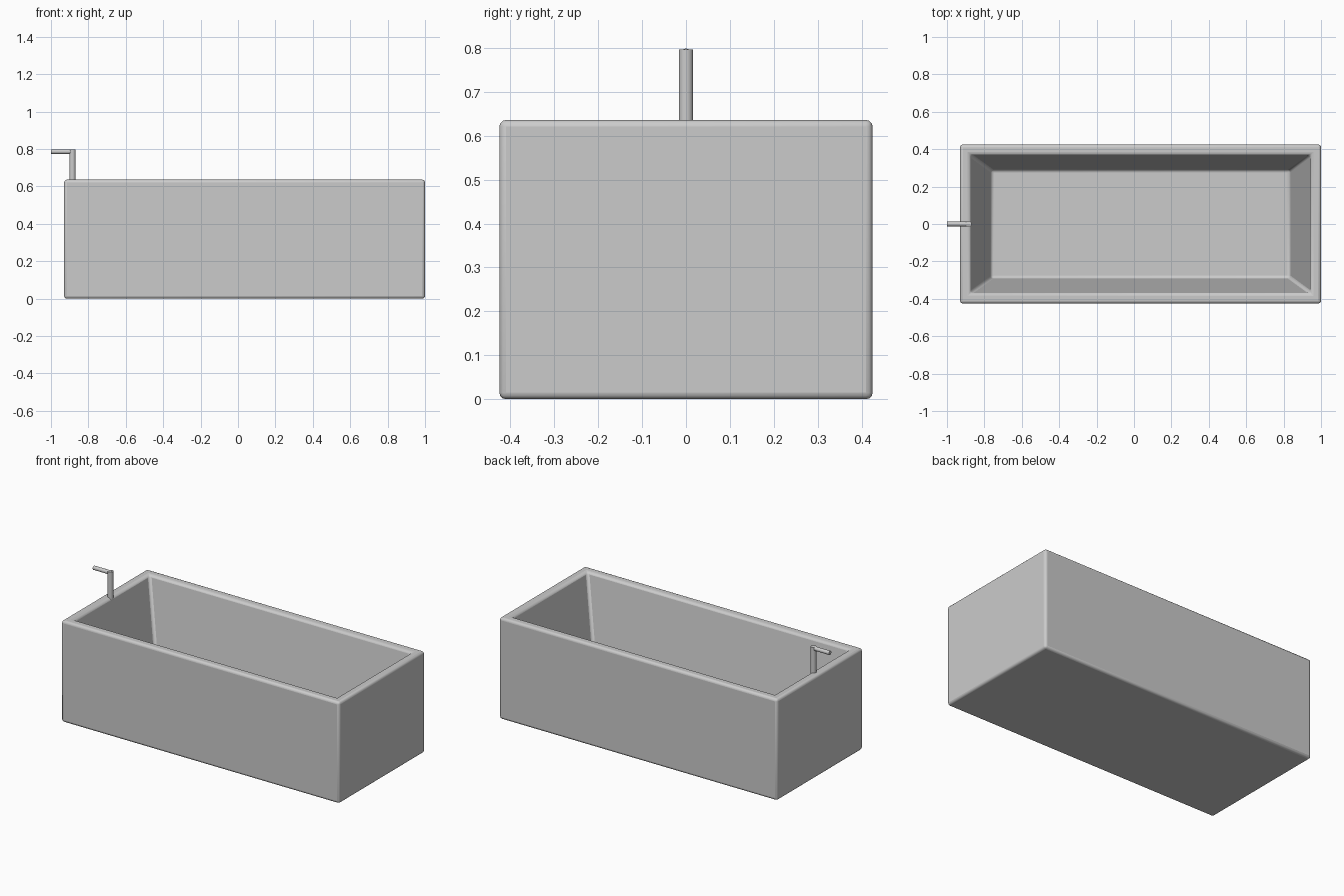
import bpy
import bmesh
import math
from mathutils import Matrix

if "Cube" in bpy.data.objects:
    bpy.data.objects.remove(bpy.data.objects["Cube"], do_unlink=True)

grey = bpy.data.materials.new("plain grey")
grey.use_nodes = True
colour = (0.6, 0.6, 0.6, 1)
grey.diffuse_color = colour
grey.node_tree.nodes["Principled BSDF"].inputs["Base Color"].default_value = colour


def finish(bm, name):
    """Turn a bmesh into a named, smooth-shaded object."""
    bmesh.ops.recalc_face_normals(bm, faces=bm.faces)
    mesh = bpy.data.meshes.new(name)
    bm.to_mesh(mesh)
    bm.free()
    obj = bpy.data.objects.new(name, mesh)
    bpy.context.collection.objects.link(obj)
    mesh.materials.append(grey)
    bpy.ops.object.select_all(action="DESELECT")
    obj.select_set(True)
    bpy.context.view_layer.objects.active = obj
    return obj


def ring(bm, x0, x1, y, z):
    return [bm.verts.new(p) for p in ((x0, -y, z), (x1, -y, z), (x1, y, z), (x0, y, z))]


# Tub: outer box, flat rim, sloping inner walls and floor
bm = bmesh.new()
rings = [
    ring(bm, -0.93, 1.0, 0.425, 0),
    ring(bm, -0.93, 1.0, 0.425, 0.636),
    ring(bm, -0.875, 0.945, 0.37, 0.636),
    ring(bm, -0.765, 0.835, 0.29, 0.06),
]
bm.faces.new(rings[0])
bm.faces.new(rings[-1])
for low, high in zip(rings, rings[1:]):
    for i in range(4):
        j = (i + 1) % 4
        bm.faces.new((low[i], low[j], high[j], high[i]))
tub = finish(bm, "bathtub")
bevel = tub.modifiers.new("rounded edges", "BEVEL")
bevel.width = 0.015
bevel.segments = 3
bevel.limit_method = "ANGLE"
bevel.angle_limit = math.radians(40)
bpy.ops.object.shade_smooth_by_angle(angle=math.radians(40))


# Tap: upright pipe on the rim with a level spout
def pipe(name, radius, length, matrix):
    bm = bmesh.new()
    bmesh.ops.create_cone(bm, cap_ends=True, segments=32, radius1=radius,
                          radius2=radius, depth=length, matrix=matrix)
    finish(bm, name)
    bpy.ops.object.shade_smooth_by_angle(angle=math.radians(40))


pipe("tap_pipe", 0.0165, 0.18, Matrix.Translation((-0.885, 0, 0.706)))
pipe("tap_spout", 0.0125, 0.125,
     Matrix.Translation((-0.9375, 0, 0.786)) @ Matrix.Rotation(math.pi / 2, 4, "Y"))
